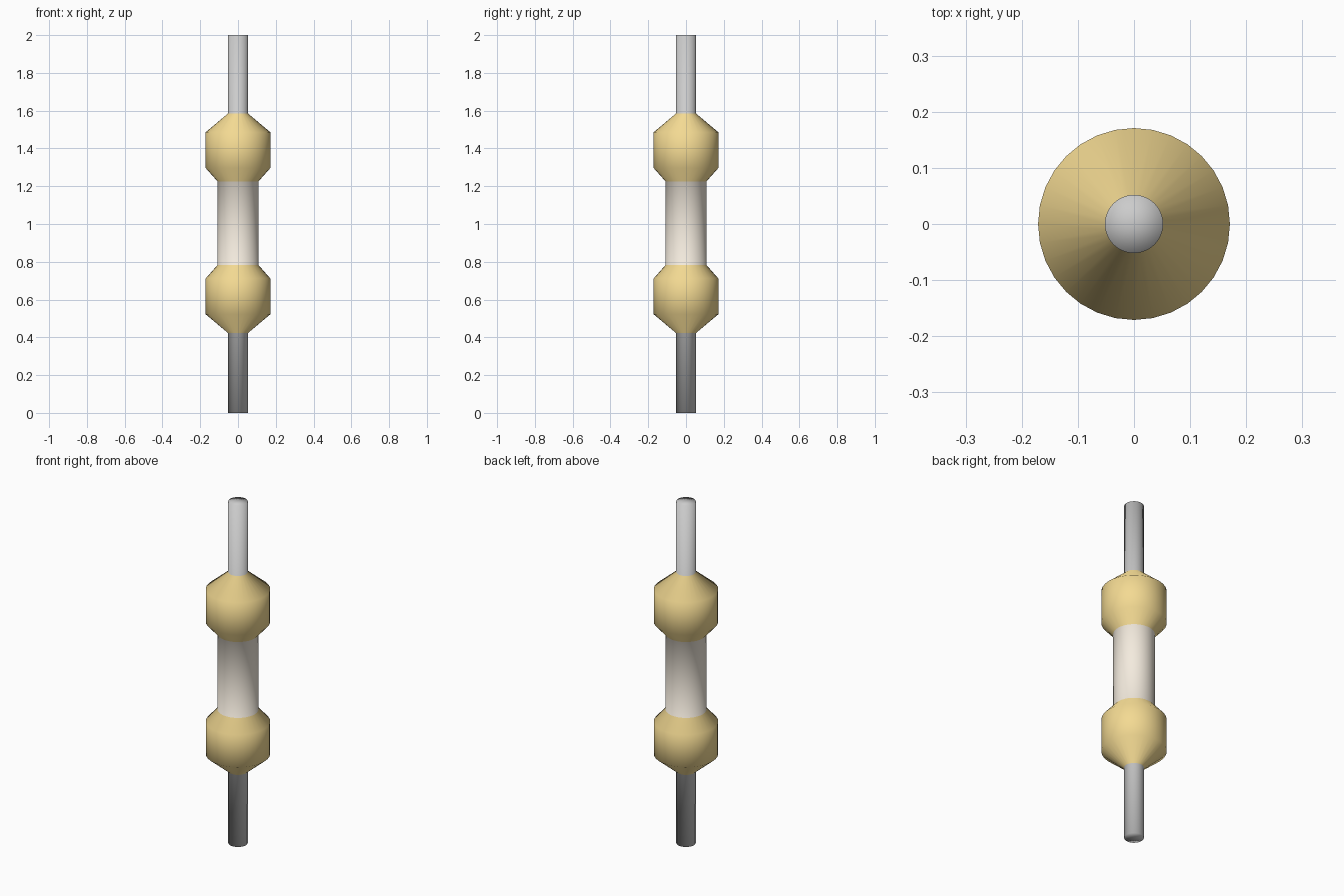
import bpy, bmesh
from math import pi
from mathutils import Vector

if "Cube" in bpy.data.objects:
    bpy.data.objects.remove(bpy.data.objects["Cube"])

SIDES = 32
MID = 1.004  # height of the body's centre


def material(name, rgb):
    m = bpy.data.materials.new(name)
    m.diffuse_color = (*rgb, 1)
    m.use_nodes = True
    m.node_tree.nodes["Principled BSDF"].inputs["Base Color"].default_value = m.diffuse_color
    return m


# Half profile (radius, distance from the middle): ceramic tube, end bulb, wire
half = [(0.109, 0.222), (0.171, 0.292), (0.171, 0.482), (0.052, 0.582)]
profile = [(0, 0), (0.052, 0)]
profile += [(r, MID - d) for r, d in reversed(half)]
profile += [(r, MID + d) for r, d in half]
profile += [(0.052, 2), (0, 2)]

# Lathe the whole outline around the z axis
bm = bmesh.new()
verts = [bm.verts.new((r, 0, z)) for r, z in profile]
edges = [bm.edges.new(pair) for pair in zip(verts, verts[1:])]
bmesh.ops.spin(bm, geom=verts + edges, cent=(0, 0, 0), axis=(0, 0, 1),
               angle=2 * pi, steps=SIDES, use_merge=True)
bmesh.ops.remove_doubles(bm, verts=bm.verts, dist=0.0005)
bmesh.ops.recalc_face_normals(bm, faces=bm.faces)

# Colour bands by distance from the middle: tube, bulbs, bare wire leads
for f in bm.faces:
    d = abs(f.calc_center_median().z - MID)
    f.material_index = 0 if d < 0.222 else 1 if d < 0.582 else 2
    f.smooth = True

mesh = bpy.data.meshes.new("resistor")
bm.to_mesh(mesh)
bm.free()
for m in (material("ceramic", (0.90, 0.83, 0.73)),
          material("gold", (0.90, 0.70, 0.29)),
          material("wire", (0.78, 0.78, 0.78))):
    mesh.materials.append(m)
bpy.context.collection.objects.link(bpy.data.objects.new("resistor", mesh))
